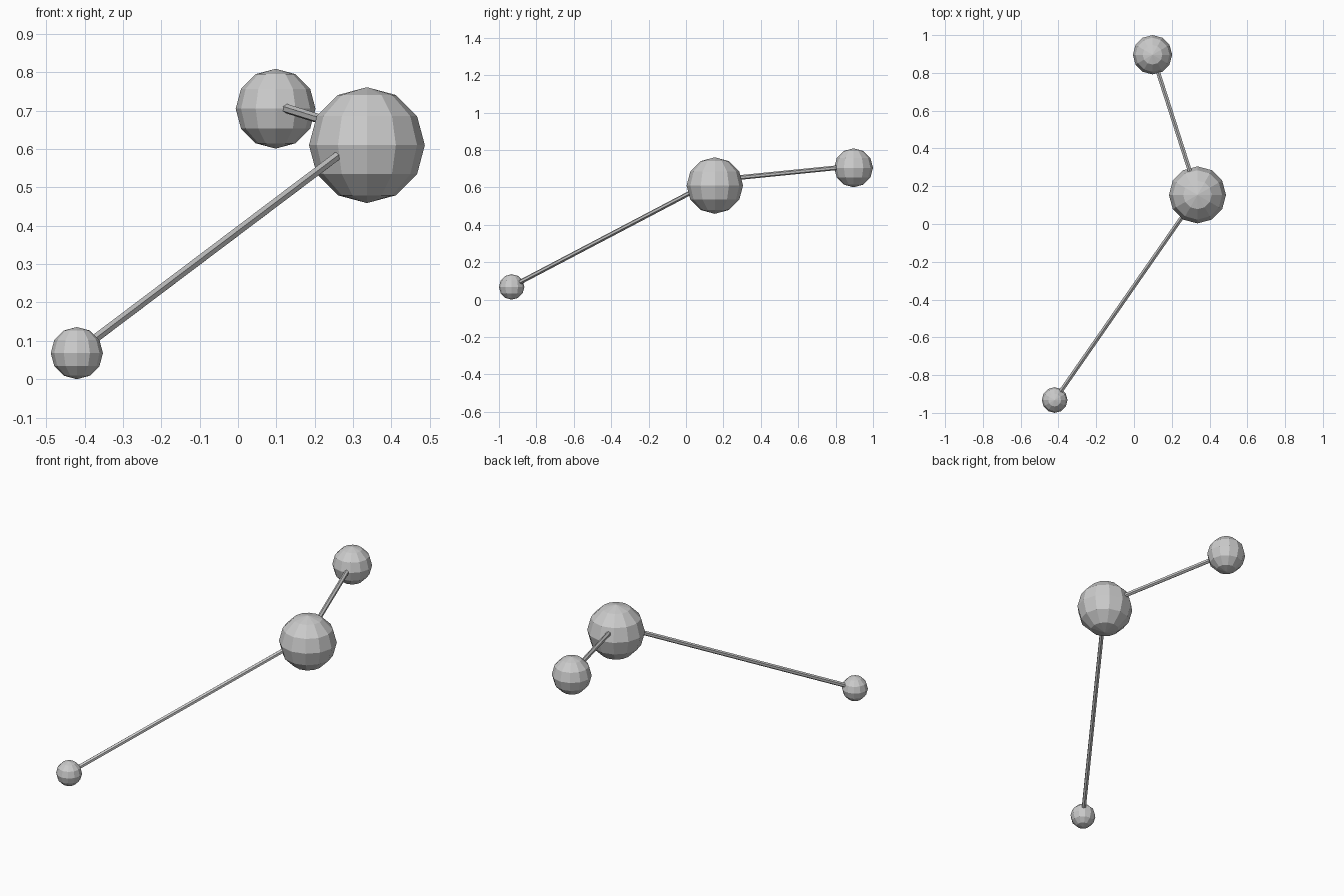
import bpy
from mathutils import Vector

if "Cube" in bpy.data.objects:
    bpy.data.objects.remove(bpy.data.objects["Cube"])


def ball(name, centre, radius):
    bpy.ops.mesh.primitive_uv_sphere_add(segments=12, ring_count=6, radius=radius, location=centre)
    bpy.context.object.name = name


def rod(name, start, end, radius=0.0125):
    a, b = Vector(start), Vector(end)
    d = b - a
    bpy.ops.mesh.primitive_cylinder_add(vertices=6, radius=radius, depth=d.length, location=(a + b) / 2)
    ob = bpy.context.object
    ob.name = name
    ob.rotation_euler = d.to_track_quat('Z', 'Y').to_euler()


# Three faceted balls
ball("large_ball", (0.336, 0.154, 0.61), 0.151)
ball("medium_ball", (0.098, 0.896, 0.705), 0.104)
ball("small_ball", (-0.42, -0.932, 0.068), 0.068)

# Rods meet slightly above the middle of the large ball
joint = (0.336, 0.154, 0.64)
rod("long_rod", (-0.42, -0.932, 0.07), joint)
rod("short_rod", (0.098, 0.896, 0.714), joint)
